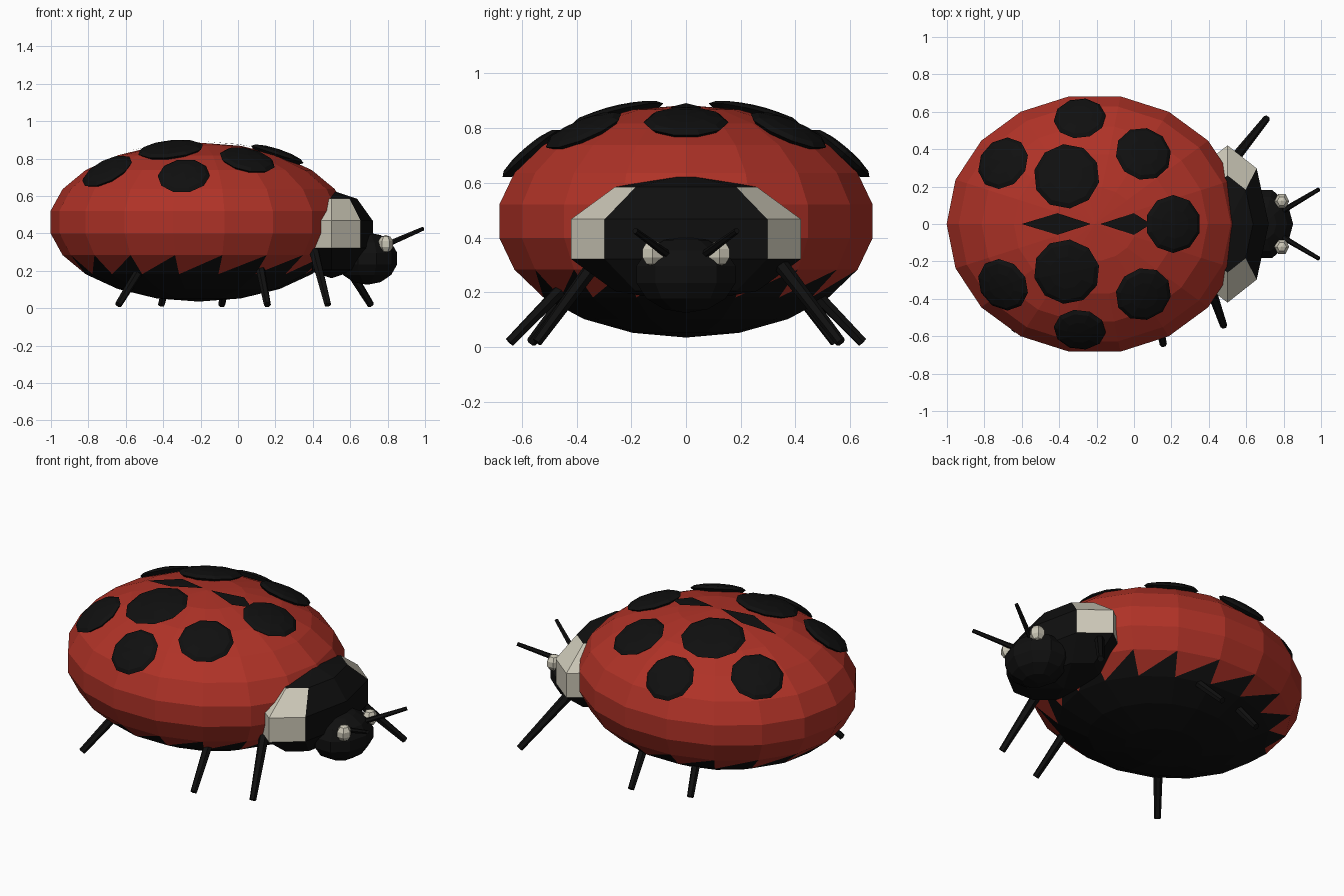
import bpy, math
from mathutils import Vector, Matrix

if "Cube" in bpy.data.objects:
    bpy.data.objects.remove(bpy.data.objects["Cube"])


def material(name, rgb):
    m = bpy.data.materials.new(name)
    m.diffuse_color = (*rgb, 1)
    m.use_nodes = True
    m.node_tree.nodes["Principled BSDF"].inputs["Base Color"].default_value = m.diffuse_color
    return m


RED = material("red", (0.43, 0.032, 0.02))
BLACK = material("black", (0.005, 0.005, 0.005))
CREAM = material("cream", (0.6, 0.57, 0.47))


def make(name, verts, faces, mats, rule=None):
    me = bpy.data.meshes.new(name)
    me.from_pydata([tuple(v) for v in verts], [], faces)
    for m in mats:
        me.materials.append(m)
    if rule:
        for p in me.polygons:
            p.material_index = rule(p.center)
    me.update()
    ob = bpy.data.objects.new(name, me)
    bpy.context.collection.objects.link(ob)
    return ob


def ellipsoid(name, c, r, segs, rings, mats, rule=None, rot=None):
    """Faceted ellipsoid, every band split along the same diagonal."""
    rot = rot or Matrix.Identity(3)
    c = Vector(c)

    def pt(phi, th):
        return c + rot @ Vector((r[0] * math.cos(phi) * math.cos(th),
                                 r[1] * math.cos(phi) * math.sin(th),
                                 r[2] * math.sin(phi)))
    verts = [pt(-math.pi / 2 + math.pi * i / rings, 2 * math.pi * j / segs)
             for i in range(1, rings) for j in range(segs)]
    lo, hi = len(verts), len(verts) + 1
    verts += [pt(-math.pi / 2, 0), pt(math.pi / 2, 0)]
    faces = []
    for j in range(segs):
        k = (j + 1) % segs
        for i in range(rings - 2):
            bl, br, tl, tr = i * segs + j, i * segs + k, (i + 1) * segs + j, (i + 1) * segs + k
            faces += [(bl, br, tr), (bl, tr, tl)]
        top = (rings - 2) * segs
        faces += [(lo, k, j), (top + j, top + k, hi)]
    return make(name, verts, faces, mats, rule)


def rod(name, a, b, r1, r2, segs=6):
    """Tapered rod between two points."""
    a, b = Vector(a), Vector(b)
    q = (b - a).to_track_quat('Z', 'Y')
    verts = [p + q @ Vector((r * math.cos(t), r * math.sin(t), 0))
             for p, r in ((a, r1), (b, r2))
             for t in [2 * math.pi * j / segs for j in range(segs)]]
    faces = [(j, (j + 1) % segs, segs + (j + 1) % segs, segs + j) for j in range(segs)]
    faces += [tuple(reversed(range(segs))), tuple(range(segs, 2 * segs))]
    return make(name, verts, faces, [BLACK])


# Shell: red above, black belly with a sawtooth border
C, R = Vector((-0.21, 0, 0.46)), (0.8, 0.7, 0.425)
ellipsoid("shell", C, R, 18, 11, [RED, BLACK], lambda p: int(p.z < 0.233))


def on_shell(x, y, lift=0.0):
    u, v = (x - C.x) / R[0], (y - C.y) / R[1]
    return Vector((x, y, C.z + R[2] * math.sqrt(1 - u * u - v * v) + lift))


# Spots: flat lenses lying tangent to the shell
def spot(x, y, r):
    p = on_shell(x, y)
    n = Vector([(p[i] - C[i]) / R[i] ** 2 for i in range(3)])
    rot = n.to_track_quat('Z', 'Y').to_matrix()
    ellipsoid("spot", p, (r, r, 0.03), 10, 6, [BLACK], rot=rot)


spot(0.21, 0, 0.155)
for s in (-1, 1):
    for x, y, r in ((0.05, 0.375, 0.152), (-0.36, 0.255, 0.178),
                    (-0.7, 0.325, 0.148), (-0.29, 0.565, 0.14)):
        spot(x, s * y, r)

# Seam marks along the back
for a, m, b in ((-0.6, -0.41, -0.23), (-0.18, 0.0, 0.09)):
    pts = [(a, 0), (m, -0.058), (b, 0), (m, 0.058), (m, 0)]
    make("seam_mark", [on_shell(x, y, 0.007) for x, y in pts],
         [(0, 1, 4), (1, 2, 4), (2, 3, 4), (3, 0, 4)], [BLACK])

# Neck shield with cream side patches
ellipsoid("neck_shield", (0.5, 0, 0.395), (0.232, 0.442, 0.235), 8, 5, [BLACK, CREAM],
          lambda p: int(abs(p.y) > 0.2 and p.z > 0.32))

# Head, eyes and antennae
ellipsoid("head", (0.69, 0, 0.265), (0.165, 0.195, 0.14), 10, 7, [BLACK])
for s in (-1, 1):
    ellipsoid("eye", (0.79, s * 0.122, 0.343), (0.042, 0.045, 0.048), 6, 5, [CREAM])
    rod("antenna", (0.76, s * 0.05, 0.325), (0.99, s * 0.186, 0.425), 0.016, 0.011)

# Legs: the far side is the near side turned half round
for name, a, b in (("front_leg", (0.405, -0.33, 0.31), (0.48, -0.545, 0.018)),
                   ("middle_leg", (0.1, -0.36, 0.31), (0.157, -0.645, 0.018)),
                   ("rear_leg", (-0.46, -0.34, 0.31), (-0.64, -0.565, 0.018))):
    rod(name, a, b, 0.028, 0.019)
    rod(name + "_far", *[(0.07 - p[0], -p[1], p[2]) for p in (a, b)], 0.028, 0.019)
